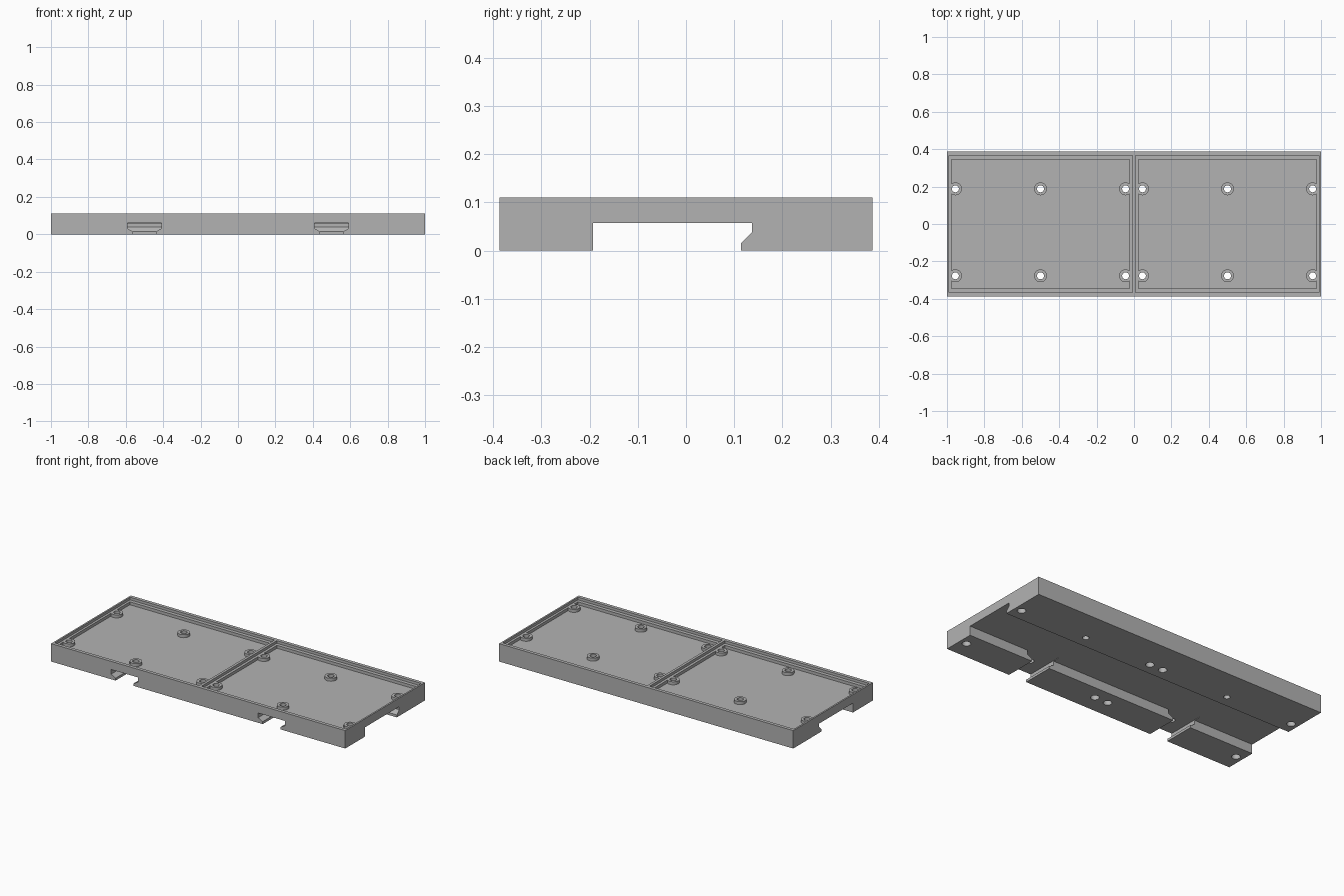
import bpy, bmesh
from mathutils import Vector

if "Cube" in bpy.data.objects:
    bpy.data.objects.remove(bpy.data.objects["Cube"])

grey = bpy.data.materials.new("plain grey")
grey.diffuse_color = (0.45, 0.45, 0.45, 1)
grey.use_nodes = True
grey.node_tree.nodes["Principled BSDF"].inputs["Base Color"].default_value = grey.diffuse_color


def finish(name, bm):
    bmesh.ops.recalc_face_normals(bm, faces=bm.faces)
    mesh = bpy.data.meshes.new(name)
    bm.to_mesh(mesh)
    bm.free()
    mesh.materials.append(grey)
    obj = bpy.data.objects.new(name, mesh)
    bpy.context.collection.objects.link(obj)
    return obj


def prism(name, points, extrude):
    """Closed outline pushed along a vector."""
    bm = bmesh.new()
    face = bm.faces.new([bm.verts.new(p) for p in points])
    out = bmesh.ops.extrude_face_region(bm, geom=[face])
    moved = [v for v in out["geom"] if isinstance(v, bmesh.types.BMVert)]
    bmesh.ops.translate(bm, verts=moved, vec=Vector(extrude))
    return finish(name, bm)


def box(name, x0, x1, y0, y1, z0, z1):
    return prism(name, [(x0, y0, z0), (x1, y0, z0), (x1, y1, z0), (x0, y1, z0)],
                 (0, 0, z1 - z0))


def cylinders(name, spots, radius, z0, z1):
    bm = bmesh.new()
    for x, y in spots:
        made = bmesh.ops.create_cone(bm, cap_ends=True, segments=32, radius1=radius,
                                     radius2=radius, depth=z1 - z0)
        bmesh.ops.translate(bm, verts=made["verts"], vec=(x, y, (z0 + z1) / 2))
    return finish(name, bm)


def combine(target, other, operation):
    mod = target.modifiers.new("combine", 'BOOLEAN')
    mod.operation, mod.object, mod.solver = operation, other, 'EXACT'
    bpy.context.view_layer.objects.active = target
    bpy.ops.object.modifier_apply(modifier=mod.name)
    bpy.data.objects.remove(other)


W, D, H = 1.0, 0.387, 0.11
LEDGE, FLOOR = 0.094, 0.076

# Body: side profile with the rail channel and its hooked back lip
profile = [(-D, 0), (-0.193, 0), (-0.193, 0.057), (0.137, 0.057), (0.137, 0.038),
           (0.114, 0.015), (0.114, 0), (D, 0), (D, H), (-D, H)]
body = prism("mounting_tray", [(-W, y, z) for y, z in profile], (2 * W, 0, 0))

# Two stepped recesses in the top, leaving a rim, a ledge and a divider
for s in (-1, 1):
    x0, x1 = sorted((s * 0.008, s * 0.99))
    combine(body, box("rim_cut", x0, x1, -0.366, 0.366, LEDGE, 0.2), 'DIFFERENCE')
    x0, x1 = sorted((s * 0.024, s * 0.976))
    combine(body, box("floor_cut", x0, x1, -0.344, 0.344, FLOOR, 0.2), 'DIFFERENCE')

# Clip slots through the front foot, wide above and narrow below
half = [(0.061, -0.05), (0.061, 0.015), (0.092, 0.031), (0.092, 0.06)]
slot = half + [(-x, z) for x, z in reversed(half)]
for cx in (-0.5, 0.5):
    combine(body, prism("slot_cut", [(cx + x, -0.5, z) for x, z in slot],
                        (0, 0.35, 0)), 'DIFFERENCE')

# Screw bosses on the floor, drilled through
rows = (-0.277, 0.188)
ends = [(s * x, y) for s in (-1, 1) for x in (0.045, 0.955) for y in rows]
middles = [(s * 0.5, y) for s in (-1, 1) for y in rows]
combine(body, cylinders("bosses", ends + middles, 0.0345, 0.07, 0.0945), 'UNION')
combine(body, cylinders("screw_holes", ends + middles, 0.0185, -0.1, 0.2), 'DIFFERENCE')
# Wider screw-head pockets below the end bosses
combine(body, cylinders("head_pockets", ends, 0.024, -0.1, 0.045), 'DIFFERENCE')

bpy.ops.object.select_all(action='DESELECT')
body.select_set(True)
bpy.context.view_layer.objects.active = body
bpy.ops.object.shade_smooth_by_angle()
